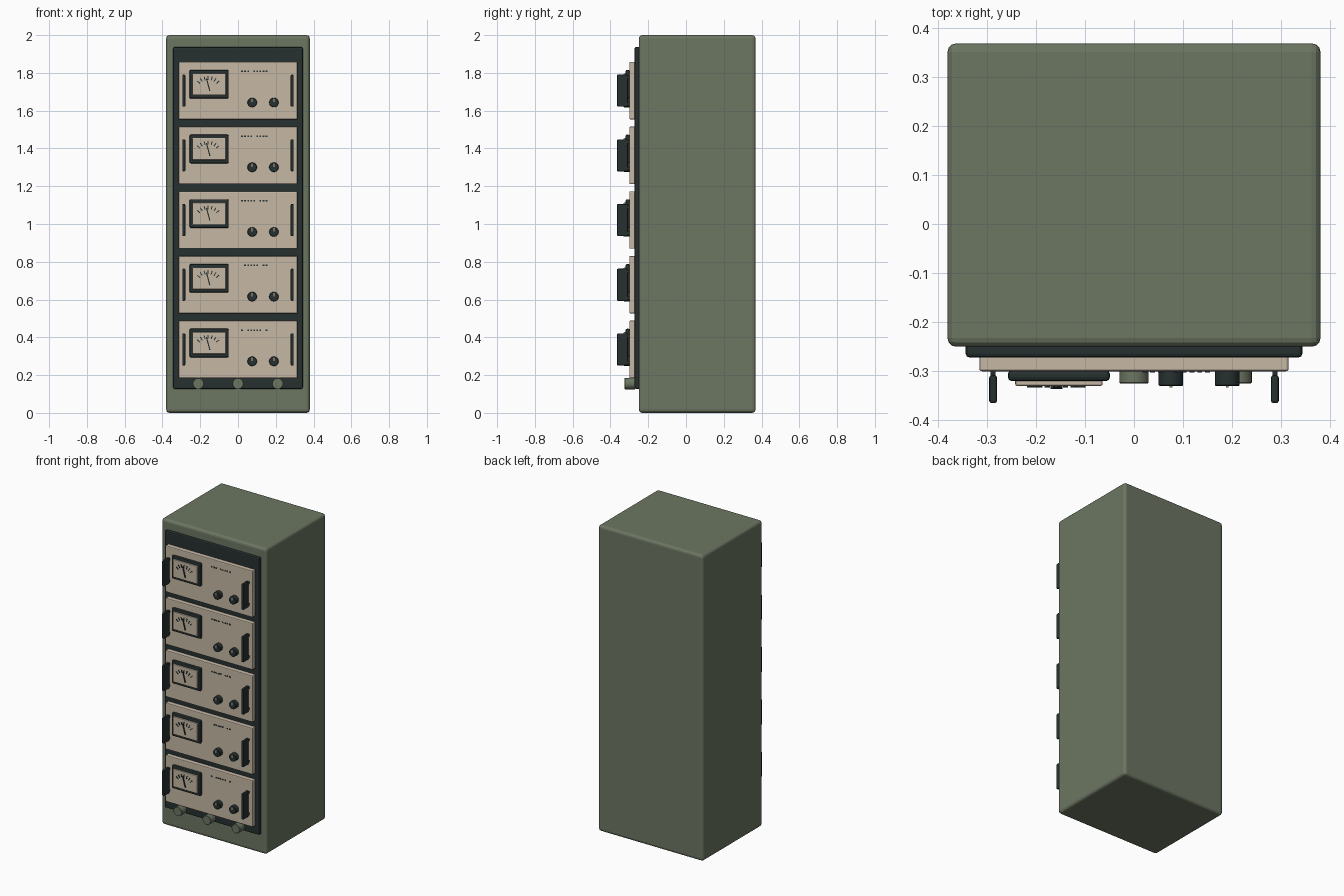
import bpy
import math

if "Cube" in bpy.data.objects:
    bpy.data.objects.remove(bpy.data.objects["Cube"])


def material(name, r, g, b):
    m = bpy.data.materials.new(name)
    m.use_nodes = True
    m.diffuse_color = (r, g, b, 1)
    m.node_tree.nodes["Principled BSDF"].inputs["Base Color"].default_value = (r, g, b, 1)
    return m


GREEN = material("olive green", 0.15, 0.18, 0.122)
DARK = material("dark slate", 0.02, 0.03, 0.03)
BEIGE = material("warm beige", 0.565, 0.479, 0.376)


def finish(ob, name, mat, bevel=0, segments=2):
    ob.name = name
    ob.data.materials.append(mat)
    if bevel:
        mod = ob.modifiers.new("rounded edges", "BEVEL")
        mod.width = bevel
        mod.segments = segments
    return ob


def box(name, mat, x, y, z, bevel=0, segments=2, tilt=0):
    """Box from (low, high) ranges, tilted about the front axis."""
    ranges = (x, y, z)
    bpy.ops.mesh.primitive_cube_add(size=1, location=[(a + b) / 2 for a, b in ranges])
    ob = bpy.context.object
    ob.scale = [b - a for a, b in ranges]
    bpy.ops.object.transform_apply(location=False, rotation=False, scale=True)
    ob.rotation_euler.y = tilt
    return finish(ob, name, mat, bevel, segments)


def around(c, half):
    return (c - half, c + half)


def dial(name, mat, x, z, radius, front, back):
    bpy.ops.mesh.primitive_cylinder_add(
        vertices=24, radius=radius, depth=back - front,
        location=(x, (front + back) / 2, z), rotation=(math.pi / 2, 0, 0))
    bpy.ops.object.shade_smooth_by_angle()
    return finish(bpy.context.object, name, mat, 0.002, 1)


# Cabinet and recessed-looking front surround
box("cabinet", GREEN, (-0.38, 0.38), (-0.25, 0.368), (0, 2), 0.018, 3)
box("front_surround", DARK, (-0.343, 0.343), (-0.272, -0.24), (0.127, 1.937), 0.008)


def meter(z):
    cx = -0.153
    box("meter_frame", DARK, around(cx, 0.104), (-0.32, -0.298), around(z, 0.076), 0.008)
    box("meter_face", BEIGE, around(cx, 0.089), (-0.33, -0.31), around(z, 0.058), 0.004)
    # Scale ticks fanned around the needle pivot
    px, pz = cx - 0.005, z - 0.035
    for i in range(7):
        a = math.radians(-48 + 16 * i)
        r = 0.068
        box("scale_tick", DARK, around(px + r * math.sin(a), 0.0025), (-0.333, -0.328),
            around(pz + r * math.cos(a), 0.01), tilt=a)
    box("meter_needle", DARK, around(px, 0.003), (-0.336, -0.329),
        around(z - 0.003, 0.035), tilt=math.radians(-15))


def unit(z, variant):
    box("unit_panel", BEIGE, (-0.315, 0.315), (-0.3, -0.268), around(z, 0.152), 0.005)
    meter(z + 0.034)
    # Control knobs with pale pointers
    for x in (0.075, 0.19):
        dial("control_knob", DARK, x, z - 0.063, 0.025, -0.33, -0.298)
        box("knob_pointer", BEIGE, around(x, 0.003), (-0.333, -0.329), (z - 0.061, z - 0.042))
    # Grab handles with short posts
    for x in (-0.287, 0.287):
        box("grab_handle", DARK, around(x, 0.008), (-0.365, -0.308), around(z, 0.085), 0.005)
        for dz in (-0.07, 0.07):
            box("handle_post", DARK, around(x, 0.005), (-0.312, -0.298), around(z + dz, 0.008))
    # Abstract dashes for the marking strip
    for i in range(9):
        if (i + variant) % 6 != 1:
            box("marking_dash", DARK, around(0.022 + i * 0.016, 0.005), (-0.302, -0.299),
                around(z + 0.102, 0.004))


for n in range(5):
    unit(0.336 + n * 0.3425, n)

# Lower row of green knobs
for x in (-0.21, 0, 0.21):
    dial("lower_knob", GREEN, x, 0.155, 0.03, -0.325, -0.268)
